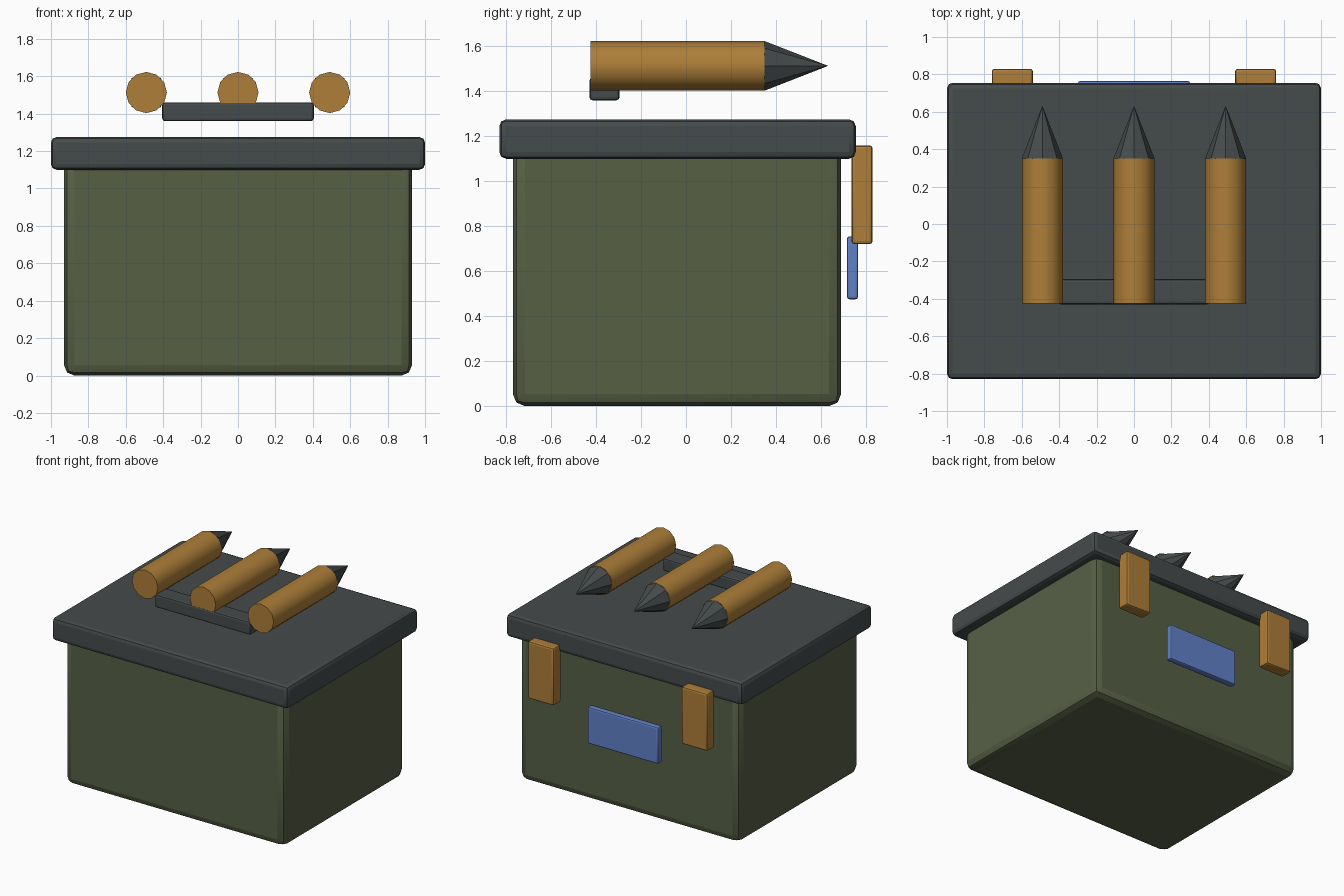
import bpy
import math

cube = bpy.data.objects.get("Cube")
if cube:
    bpy.data.objects.remove(cube, do_unlink=True)


def material(name, color):
    mat = bpy.data.materials.new(name)
    mat.use_nodes = True
    rgba = (*color, 1)
    mat.diffuse_color = rgba
    mat.node_tree.nodes["Principled BSDF"].inputs["Base Color"].default_value = rgba
    return mat


olive = material("olive green", (0.095, 0.115, 0.06))
steel = material("dark steel", (0.06, 0.07, 0.072))
brass = material("brass", (0.42, 0.21, 0.04))
blue = material("label blue", (0.12, 0.22, 0.58))


def finish(name, mat, angle):
    obj = bpy.context.object
    obj.name = name
    obj.data.materials.append(mat)
    bpy.ops.object.shade_smooth_by_angle(angle=math.radians(angle))
    return obj


def box(name, mat, low, high, bevel):
    """Rounded box spanning two opposite corners."""
    center = [(a + b) / 2 for a, b in zip(low, high)]
    bpy.ops.mesh.primitive_cube_add(size=1, location=center)
    obj = bpy.context.object
    obj.scale = [b - a for a, b in zip(low, high)]
    bpy.ops.object.transform_apply(location=False, rotation=False, scale=True)
    mod = obj.modifiers.new("rounded edges", "BEVEL")
    mod.width = bevel
    mod.segments = 2
    bpy.ops.object.modifier_apply(modifier=mod.name)
    return finish(name, mat, 20)


# Crate body, overhanging lid and carrying handle
box("crate_body", olive, (-0.93, -0.77, 0), (0.93, 0.69, 1.16), 0.055)
box("lid", steel, (-1, -0.83, 1.10), (1, 0.755, 1.275), 0.03)
box("handle", steel, (-0.405, -0.43, 1.36), (0.405, -0.295, 1.46), 0.015)

# Rear latches and label plate
for side, s in (("left", 1), ("right", -1)):
    x = 0.65 * s
    box(side + "_latch", brass, (x - 0.11, 0.735, 0.72), (x + 0.11, 0.83, 1.16), 0.015)
box("label_plate", blue, (-0.3, 0.715, 0.475), (0.3, 0.765, 0.755), 0.012)

# Three rounds lying above the lid, tips toward the back
radius, height = 0.11, 1.513
start, neck, tip = -0.425, 0.35, 0.632
for side, x in (("right", -0.49), ("middle", 0), ("left", 0.49)):
    bpy.ops.mesh.primitive_cylinder_add(
        vertices=12, radius=radius, depth=neck - start,
        location=(x, (start + neck) / 2, height), rotation=(-math.pi / 2, 0, 0))
    finish(side + "_casing", brass, 35)
    bpy.ops.mesh.primitive_cone_add(
        vertices=8, radius1=radius, radius2=0, depth=tip - neck,
        location=(x, (neck + tip) / 2, height), rotation=(-math.pi / 2, 0, 0))
    finish(side + "_bullet_tip", steel, 10)
